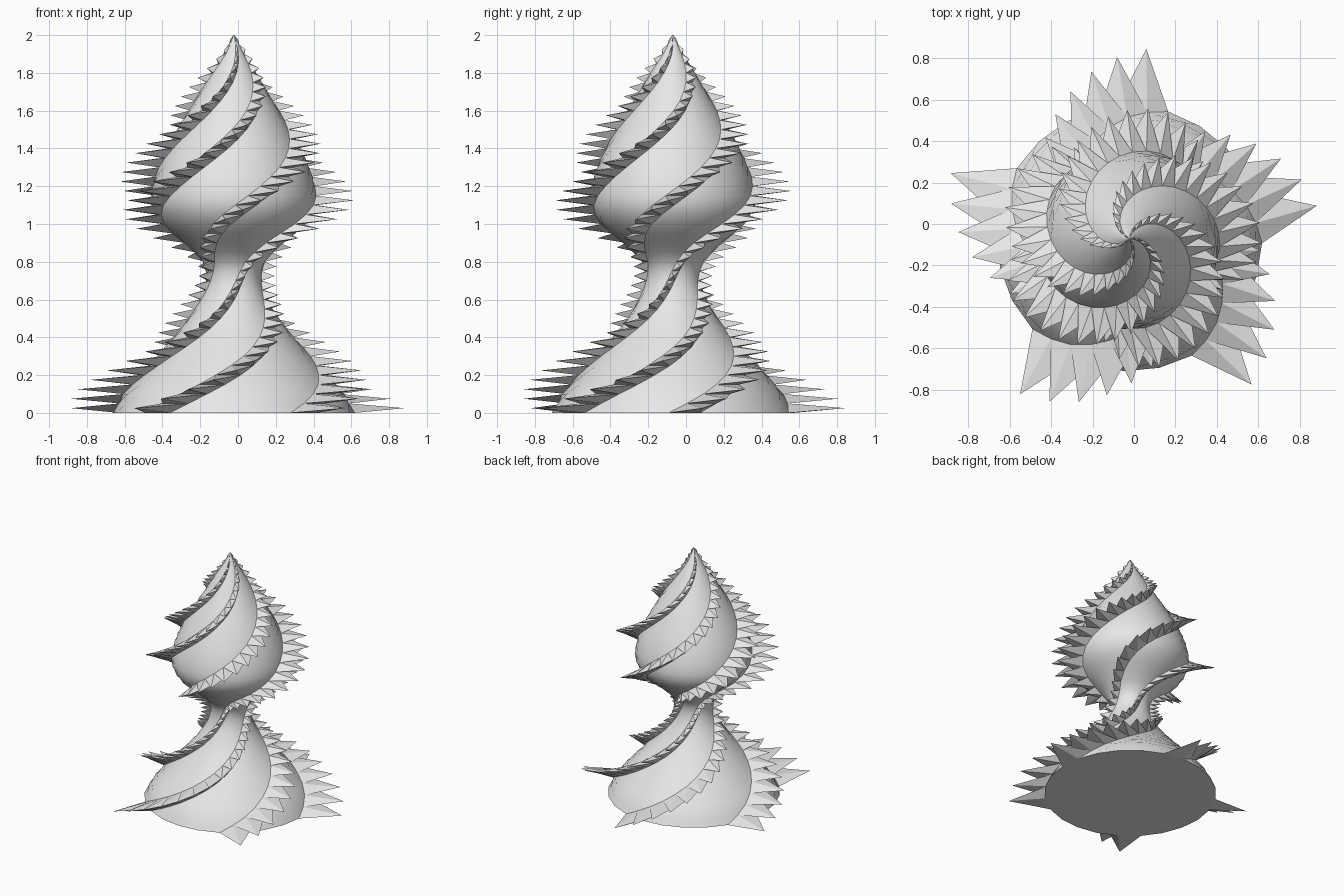
import bpy, bmesh, math
from mathutils import Vector

if "Cube" in bpy.data.objects:
    bpy.data.objects.remove(bpy.data.objects["Cube"])

SIDES, LEVELS = 24, 40            # sides of the body, rings up its height
TWIST = math.radians(9)           # turn per ring
START = math.radians(-2)          # angle of the first corner
CENTRE = Vector((-0.022, -0.07, 0))
SPIKE = 1.48                      # tip radius relative to the surface

# body radius every 0.1 in height
RADII = [0.64, 0.585, 0.50, 0.41, 0.32, 0.24, 0.18, 0.148, 0.165, 0.265, 0.38,
         0.435, 0.43, 0.40, 0.355, 0.30, 0.24, 0.178, 0.118, 0.056, 0.003]


def radius(level):
    """Smooth curve through the profile radii."""
    t = level / 2
    i = min(int(t), len(RADII) - 2)
    t -= i
    b, c = RADII[i], RADII[i + 1]
    a = RADII[i - 1] if i else 2 * b - c
    d = RADII[i + 2] if i + 2 < len(RADII) else 2 * c - b
    return 0.5 * (2 * b + (c - a) * t + (2 * a - 5 * b + 4 * c - d) * t ** 2
                  + (3 * b - a - 3 * c + d) * t ** 3)


def corner(level, side):
    angle = START + level * TWIST + side * math.tau / SIDES
    r = radius(level)
    return Vector((r * math.cos(angle), r * math.sin(angle), level * 2 / LEVELS))


grey = bpy.data.materials.new("grey")
grey.diffuse_color = (0.8, 0.8, 0.8, 1)
grey.use_nodes = True
grey.node_tree.nodes["Principled BSDF"].inputs["Base Color"].default_value = grey.diffuse_color


def finish(bm, name):
    bmesh.ops.recalc_face_normals(bm, faces=bm.faces)
    mesh = bpy.data.meshes.new(name)
    bm.to_mesh(mesh)
    bm.free()
    mesh.materials.append(grey)
    obj = bpy.data.objects.new(name, mesh)
    bpy.context.collection.objects.link(obj)
    obj.location = CENTRE
    return obj


# twisted body: stacked rings joined by quads, capped at both ends
bm = bmesh.new()
rings = [[bm.verts.new(corner(k, s)) for s in range(SIDES)] for k in range(LEVELS + 1)]
for low, high in zip(rings, rings[1:]):
    for s in range(SIDES):
        n = (s + 1) % SIDES
        bm.faces.new((low[s], low[n], high[n], high[s]))
bm.faces.new(rings[0][::-1])
bm.faces.new(rings[-1])
body = finish(bm, "twisted_body")
bpy.context.view_layer.objects.active = body
body.select_set(True)
bpy.ops.object.shade_smooth_by_angle(angle=math.radians(35))
body.select_set(False)

# five spiral rows of spikes: one pyramid on every fifth column of body faces
for row, s in enumerate(range(0, SIDES, 5)):
    bm = bmesh.new()
    for k in range(LEVELS):
        base = [corner(k, s), corner(k, s + 1), corner(k + 1, s + 1), corner(k + 1, s)]
        tip = sum(base, Vector()) / 4
        tip.x *= SPIKE
        tip.y *= SPIKE
        verts = [bm.verts.new(p) for p in base]
        top = bm.verts.new(tip)
        for i in range(4):
            bm.faces.new((verts[i], verts[(i + 1) % 4], top))
        bm.faces.new(verts[::-1])
    finish(bm, f"spike_row_{row + 1}")
